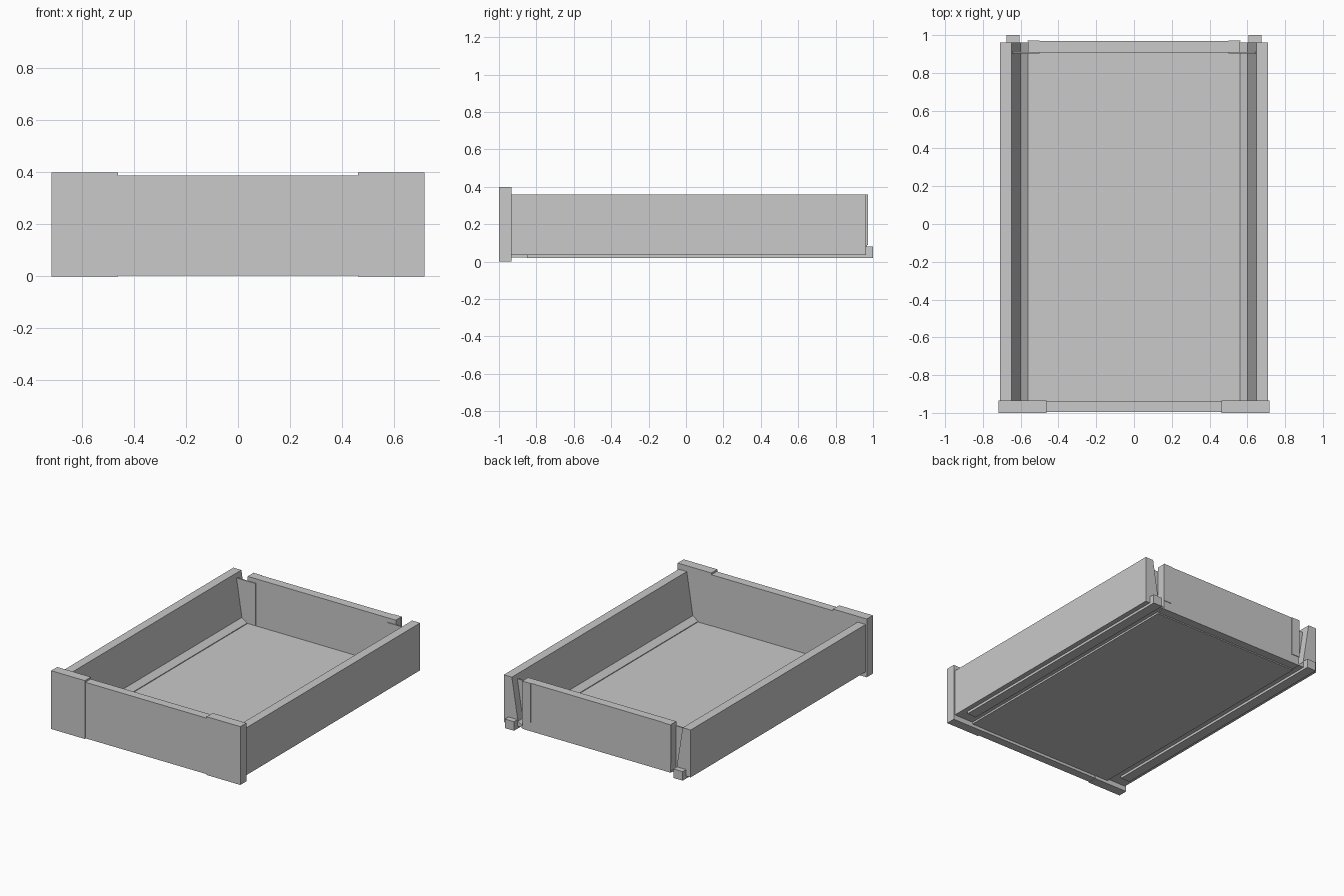
import bpy
import bmesh

default = bpy.data.objects.get("Cube")
if default:
    bpy.data.objects.remove(default, do_unlink=True)

grey = bpy.data.materials.new("plain_grey")
grey.use_nodes = True
colour = (0.585, 0.585, 0.585, 1)
grey.diffuse_color = colour
grey.node_tree.nodes["Principled BSDF"].inputs["Base Color"].default_value = colour


def extrude_profile(name, profile, y0, y1):
    """Extrude a closed (x, z) outline along y."""
    bm = bmesh.new()
    face = bm.faces.new([bm.verts.new((x, y0, z)) for x, z in profile])
    result = bmesh.ops.extrude_face_region(bm, geom=[face])
    moved = [v for v in result["geom"] if isinstance(v, bmesh.types.BMVert)]
    bmesh.ops.translate(bm, verts=moved, vec=(0, y1 - y0, 0))
    bmesh.ops.recalc_face_normals(bm, faces=bm.faces)
    mesh = bpy.data.meshes.new(name)
    bm.to_mesh(mesh)
    bm.free()
    mesh.materials.append(grey)
    obj = bpy.data.objects.new(name, mesh)
    bpy.context.collection.objects.link(obj)
    return obj


def box(name, x0, x1, y0, y1, z0, z1):
    return extrude_profile(name, [(x0, z0), (x1, z0), (x1, z1), (x0, z1)], y0, y1)


# Tray: front panel, back panel and floor
box("front_panel", -0.462, 0.462, -0.995, -0.936, 0.003, 0.387)
box("back_panel", -0.562, 0.562, 0.908, 0.968, 0.03, 0.36)
box("floor_panel", -0.562, 0.562, -0.936, 0.908, 0.022, 0.037)

# Side wall section: upright skin, slanted inner face and sloping ledge to the floor
wall = [(0.709, 0.035), (0.709, 0.36), (0.648, 0.36), (0.602, 0.07),
        (0.562, 0.042), (0.562, 0.035)]
# Plate closing the gap between the back panel and the slanted wall
gap_plate = [(0.5, 0.04), (0.562, 0.04), (0.602, 0.07), (0.643, 0.33), (0.5, 0.33)]

for side, s in (("left", 1), ("right", -1)):
    for part, outline, y0, y1 in (("side_wall", wall, -0.935, 0.962),
                                  ("gap_plate", gap_plate, 0.902, 0.91)):
        extrude_profile(f"{side}_{part}", [(s * x, z) for x, z in outline], y0, y1)
    # Corner block, runner and back bracket
    for part, x0, x1, *rest in (
            ("front_corner", 0.462, 0.718, -1.0, -0.934, 0.0, 0.4),
            ("runner", 0.605, 0.675, -0.85, 1.0, 0.018, 0.08),
            ("back_bracket", 0.5, 0.565, 0.967, 0.972, 0.09, 0.36)):
        box(f"{side}_{part}", *sorted((s * x0, s * x1)), *rest)
